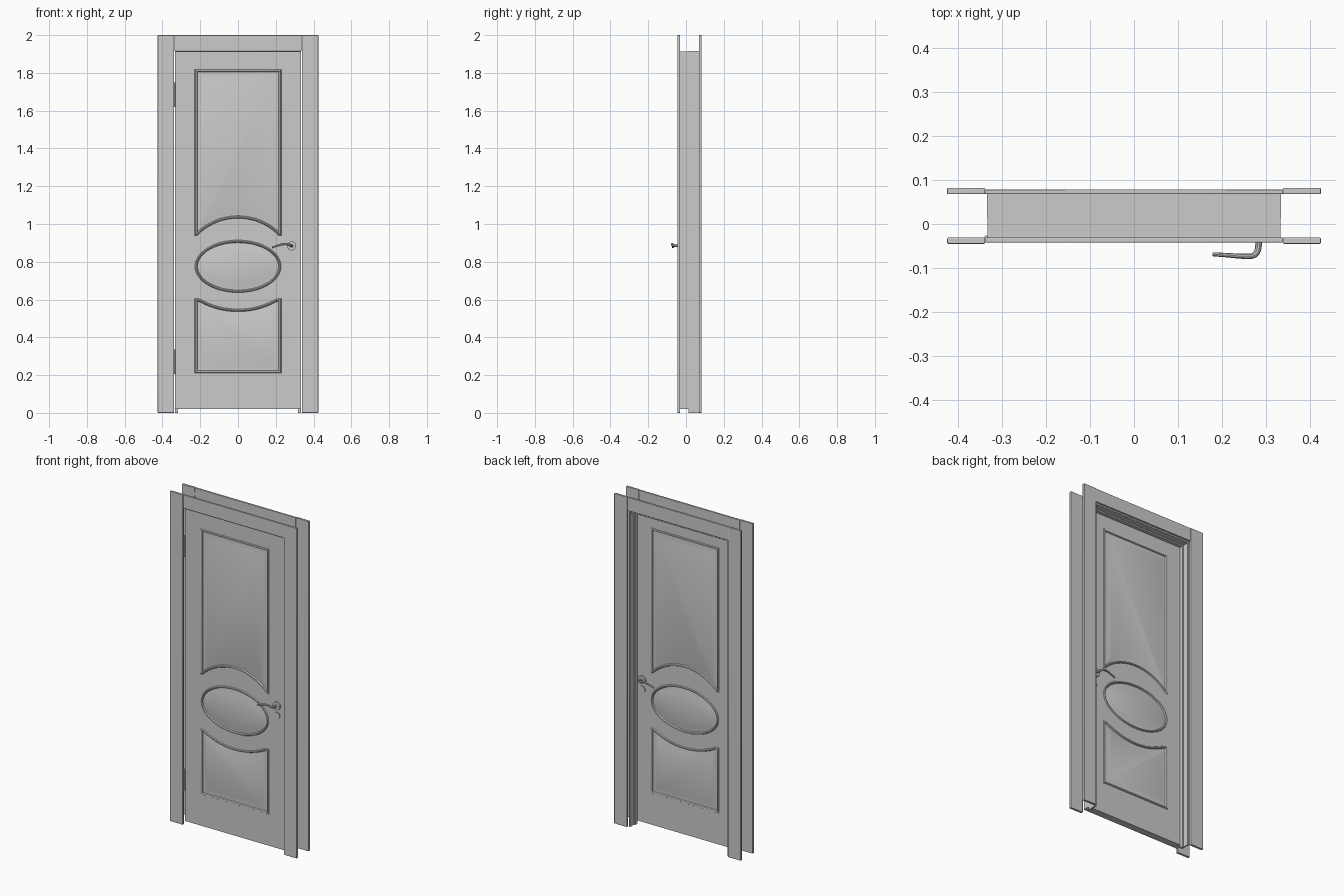
import bpy, bmesh, math
from mathutils import Vector

if "Cube" in bpy.data.objects:
    bpy.data.objects.remove(bpy.data.objects["Cube"])

YF, YB = -0.031, 0.012          # door leaf front and back planes
N = 32                          # samples along a curved panel edge


def box(name, x0, x1, y0, y1, z0, z1, bevel=0.0):
    bm = bmesh.new()
    bmesh.ops.create_cube(bm, size=1)
    for v in bm.verts:
        v.co = Vector(((x0 + x1) / 2 + v.co.x * (x1 - x0),
                       (y0 + y1) / 2 + v.co.y * (y1 - y0),
                       (z0 + z1) / 2 + v.co.z * (z1 - z0)))
    ob = finish(name, bm)
    if bevel:
        m = ob.modifiers.new("soft_edges", 'BEVEL')
        m.width, m.segments = bevel, 2
    return ob


def finish(name, bm):
    bmesh.ops.recalc_face_normals(bm, faces=bm.faces)
    me = bpy.data.meshes.new(name)
    bm.to_mesh(me)
    bm.free()
    ob = bpy.data.objects.new(name, me)
    bpy.context.collection.objects.link(ob)
    return ob


# Panel outlines, each inset by d
def oval(d):
    return [((0.228 - d) * math.cos(a), 0.776 + (0.139 - d) * math.sin(a))
            for a in (2 * math.pi * i / 64 for i in range(64))]


def arched(d, flat, shoulder, centre, radius, s):
    w = 0.229 - d
    pts = [(-w, flat + s * d), (w, flat + s * d)]
    for i in range(N + 1):
        x = w - 2 * w * i / N
        z = centre + s * -math.sqrt((radius + d) ** 2 - x * x)
        lim = shoulder - s * d
        pts.append((x, min(z, lim) if s > 0 else max(z, lim)))
    return pts


def upper(d):
    return arched(d, 1.818, 0.94, 0.728, 0.302, -1)


def lower(d):
    return arched(d, 0.21, 0.606, 0.96, 0.41, 1)


# Moulding section: (inset, height above the door face)
SECTION = [(0, 0), (0.003, 0.005), (0.007, 0.006), (0.011, 0.004),
           (0.014, -0.003), (0.022, -0.003), (0.045, 0.003)]


def bridge(bm, a, b):
    for i in range(len(a)):
        j = (i + 1) % len(a)
        bm.faces.new((a[i], a[j], b[j], b[i]))


# Door leaf with moulded panels on both faces
bm = bmesh.new()
rims = []
for y, out in ((YF, -1), (YB, 1)):
    rim = [bm.verts.new((x, y, z)) for x, z in
           ((-0.333, 0.02), (0.333, 0.02), (0.333, 1.912), (-0.333, 1.912))]
    rims.append(rim)
    panels = [[[bm.verts.new((x, y + out * h, z)) for x, z in shape(d)]
               for d, h in SECTION] for shape in (upper, oval, lower)]
    edges = []
    for loop in [rim] + [p[0] for p in panels]:
        edges += [bm.edges.new((loop[i - 1], loop[i])) for i in range(len(loop))]
    bmesh.ops.triangle_fill(bm, use_beauty=True, use_dissolve=False,
                            edges=edges, normal=(0, out, 0))
    for rings in panels:
        for a, b in zip(rings, rings[1:]):
            bridge(bm, a, b)
        bm.faces.new(rings[-1])
bridge(bm, rims[0], rims[1])
finish("door_leaf", bm)

# Casings on both sides of the wall
for tag, y0, y1, out in (("front", -0.045, YF, -1), ("back", 0.068, 0.082, 1)):
    for side, s in (("left", -1), ("right", 1)):
        xa, xb = sorted((s * 0.339, s * 0.425))
        box(f"{tag}_casing_{side}", xa, xb, y0, y1, 0, 2, 0.002)
    h0, h1 = (y0 + 0.003, y1) if out < 0 else (y0, y1 - 0.003)
    box(f"{tag}_casing_head", -0.339, 0.339, h0, h1, 1.918, 2, 0.002)

# Frame lining and door stop behind the leaf
for name, inner, outer, ya, yb in (("lining", 0.326, 0.334, YB, 0.069),
                                   ("stop", 0.318, 0.3265, YB, 0.032)):
    for side, s in (("left", -1), ("right", 1)):
        xa, xb = sorted((s * inner, s * outer))
        box(f"{name}_{side}", xa, xb, ya, yb, 0, outer + 1.581)
    box(f"{name}_head", -inner, inner, ya, yb, inner + 1.581, outer + 1.581)


def cylinder(name, r, depth, loc, along_y=False):
    bpy.ops.mesh.primitive_cylinder_add(
        vertices=24, radius=r, depth=depth, location=loc,
        rotation=(math.pi / 2 if along_y else 0, 0, 0))
    bpy.context.object.name = name


# Hinge barrels
for name, z in (("upper", 1.685), ("lower", 0.27)):
    cylinder(f"{name}_hinge", 0.0045, 0.13, (-0.336, YF, z))

# Lever handles with rosettes and lock covers
for tag, y, out in (("front", YF, -1), ("back", YB, 1)):
    cylinder(f"{tag}_rosette", 0.024, 0.012, (0.284, y + out * 0.004, 0.884), True)
    cylinder(f"{tag}_lock_cover", 0.02, 0.006, (0.284, y + out * 0.002, 0.825), True)
    cu = bpy.data.curves.new(f"{tag}_lever", 'CURVE')
    cu.dimensions = '3D'
    cu.bevel_depth, cu.bevel_resolution, cu.use_fill_caps = 0.007, 3, True
    sp = cu.splines.new('NURBS')
    path = [(0.284, 0.0, 0.884, 1.1), (0.284, 0.02, 0.884, 1.1),
            (0.281, 0.042, 0.886, 1.0), (0.255, 0.043, 0.896, 0.9),
            (0.225, 0.041, 0.892, 0.8), (0.2, 0.039, 0.882, 0.7),
            (0.18, 0.038, 0.876, 0.7)]
    sp.points.add(len(path) - 1)
    for p, (x, d, z, r) in zip(sp.points, path):
        p.co, p.radius = (x, y + out * d, z, 1), r
    sp.use_endpoint_u, sp.order_u, sp.resolution_u = True, 4, 6
    ob = bpy.data.objects.new(f"{tag}_lever", cu)
    bpy.context.collection.objects.link(ob)

# Turn levers into meshes and shade everything
bpy.ops.object.select_all(action='DESELECT')
levers = [o for o in bpy.data.objects if o.type == 'CURVE']
for o in levers:
    o.select_set(True)
bpy.context.view_layer.objects.active = levers[0]
bpy.ops.object.convert(target='MESH')
bpy.ops.object.select_all(action='SELECT')
bpy.ops.object.shade_smooth_by_angle(angle=math.radians(30))
